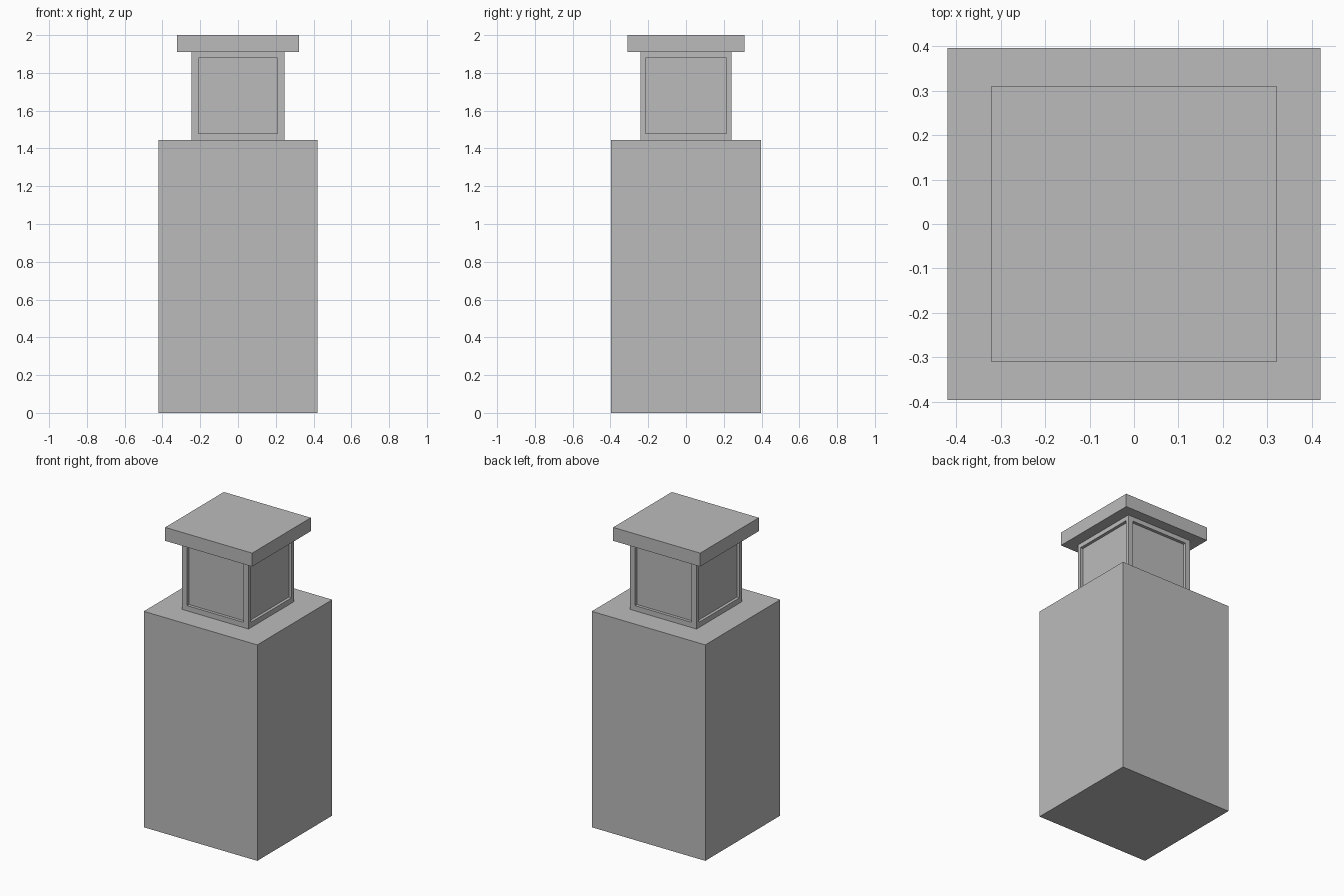
import bpy
import bmesh
from mathutils import Vector

default = bpy.data.objects.get("Cube")
if default:
    bpy.data.objects.remove(default, do_unlink=True)

# Single plain material
stone = bpy.data.materials.new("grey_stone")
stone.use_nodes = True
color = (0.5, 0.5, 0.5, 1)
stone.diffuse_color = color
stone.node_tree.nodes["Principled BSDF"].inputs["Base Color"].default_value = color


def box(name, half_x, half_y, bottom, top, shape=None):
    """Box centred on the z axis; shape may edit its bmesh."""
    bm = bmesh.new()
    bmesh.ops.create_cube(bm, size=2)
    for v in bm.verts:
        v.co = Vector((v.co.x * half_x, v.co.y * half_y,
                       top if v.co.z > 0 else bottom))
    if shape:
        shape(bm)
    mesh = bpy.data.meshes.new(name)
    bm.to_mesh(mesh)
    bm.free()
    mesh.materials.append(stone)
    obj = bpy.data.objects.new(name, mesh)
    bpy.context.collection.objects.link(obj)
    return obj


def sink_panels(bm):
    """Cut a recessed rectangular panel into each upright face."""
    bm.normal_update()
    sides = [f for f in bm.faces if abs(f.normal.z) < 0.5]
    for face in sides:
        normal = face.normal.copy()
        # Inset flat to make the border, then fit the opening
        bmesh.ops.inset_individual(bm, faces=[face], thickness=0.02)
        for v in face.verts:
            if abs(normal.y) > 0.5:
                v.co.x = 0.21 if v.co.x > 0 else -0.21
            else:
                v.co.y = 0.215 if v.co.y > 0 else -0.215
            v.co.z = 1.88 if v.co.z > 1.68 else 1.48
        # Push the panel inwards with square reveals
        bmesh.ops.inset_individual(bm, faces=[face], thickness=0)
        bmesh.ops.translate(bm, verts=list(face.verts), vec=normal * -0.02)


box("pillar_body", 0.42, 0.396, 0, 1.445)
box("panelled_neck", 0.246, 0.24, 1.445, 1.91, sink_panels)
box("cap_slab", 0.322, 0.31, 1.91, 2)
